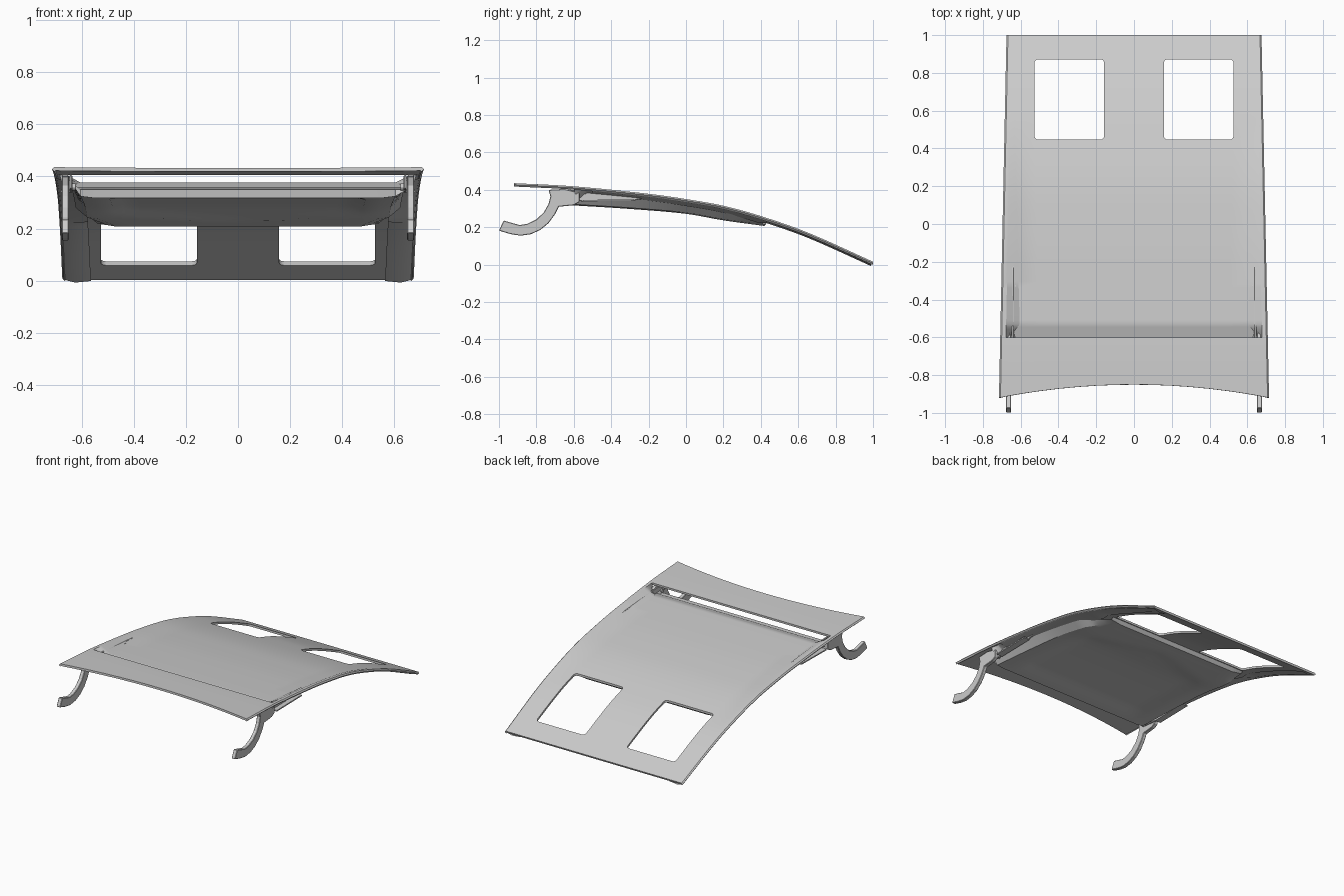
import bpy, bmesh, math

if "Cube" in bpy.data.objects:
    bpy.data.objects.remove(bpy.data.objects["Cube"])


def curve(pts):
    """Smooth height profile through a few (y, z) points."""
    n = len(pts)

    def slope(i):
        a, b = pts[max(i - 1, 0)], pts[min(i + 1, n - 1)]
        return (b[1] - a[1]) / (b[0] - a[0])

    def f(y):
        i = 0
        while i < n - 2 and y > pts[i + 1][0]:
            i += 1
        (y0, z0), (y1, z1) = pts[i], pts[i + 1]
        h = y1 - y0
        t = (y - y0) / h
        return ((2*t**3 - 3*t*t + 1) * z0 + (t**3 - 2*t*t + t) * h * slope(i)
                + (3*t*t - 2*t**3) * z1 + (t**3 - t*t) * h * slope(i + 1))
    return f


def lerp(a, b, t):
    return a + (b - a) * t


def clamp(t):
    return max(0.0, min(1.0, t))


top = curve([(-0.92, .436), (-0.6, .419), (-0.2, .379), (0, .351), (0.2, .315),
             (0.4, .26), (0.65, .172), (1, .016)])
under = curve([(-0.62, .318), (-0.3, .298), (0, .272), (0.2, .237), (0.42, .207)])


def width(y):
    return lerp(.715, .675, (y + .92) / 1.92)


def make(name, verts, faces):
    me = bpy.data.meshes.new(name)
    me.from_pydata(verts, [], faces)
    ob = bpy.data.objects.new(name, me)
    bpy.context.collection.objects.link(ob)
    return ob


def grid(name, rows):
    """Sheet from rows of points; each row runs along +x, rows run along +y."""
    n = len(rows[0])
    faces = [(r*n + c, r*n + c + 1, (r+1)*n + c + 1, (r+1)*n + c)
             for r in range(len(rows) - 1) for c in range(n - 1)]
    return make(name, [p for r in rows for p in r], faces)


def apply_all(ob, smooth=True):
    bpy.ops.object.select_all(action='DESELECT')
    ob.select_set(True)
    bpy.context.view_layer.objects.active = ob
    for m in list(ob.modifiers):
        bpy.ops.object.modifier_apply(modifier=m.name)
    if smooth:
        bpy.ops.object.shade_smooth_by_angle(angle=math.radians(25))


def thicken(ob, t):
    m = ob.modifiers.new("thickness", 'SOLIDIFY')
    m.thickness, m.offset = t, -1


def mirrored(half):
    return [-x for x in reversed(half) if x > 0] + half


def main_row(y):
    """Flat centre sunk between two raised side strips."""
    w = width(y)
    e = w - .03
    if y < -.53:
        k = (-.53 - y) / .07
        b, d = min(lerp(.605, .66, k), e - .005), lerp(.036, .062, k)
    else:
        k = clamp((y + .53) / 1.1)
        b, d = lerp(.605, .635, k), .036 * (1 - k)
    half = [b * i / 6 for i in range(7)] + [e, w - .008, w]
    row = []
    for x in mirrored(half):
        a = abs(x)
        s = clamp((e - a) / (e - b))
        roll = .008 if a > w - .004 else 0
        row.append((x, y, top(y) - d * s - roll))
    return row


# Main outer skin, with the trough at its rear end
ys = [-.6, -.575, -.545, -.53, -.51] + [-.51 + 1.51 * i / 44 for i in range(1, 45)]
skin = grid("bonnet_skin", [main_row(y) for y in ys])
thicken(skin, .014)


# Rounded light openings cut through the skin
def rounded_rect(x0, x1, y0, y1, r):
    out = []
    for cx, cy, a0 in ((x1-r, y1-r, 0), (x0+r, y1-r, 90), (x0+r, y0+r, 180), (x1-r, y0+r, 270)):
        for i in range(5):
            a = math.radians(a0 + 22.5 * i)
            out.append((cx + r * math.cos(a), cy + r * math.sin(a)))
    return out


def prism(name, loop3d, offset):
    n = len(loop3d)
    verts = loop3d + [tuple(p[i] + offset[i] for i in range(3)) for p in loop3d]
    faces = [tuple(range(n)), tuple(range(n, 2*n))]
    faces += [(i, (i+1) % n, n + (i+1) % n, n + i) for i in range(n)]
    ob = make(name, verts, faces)
    bm = bmesh.new()
    bm.from_mesh(ob.data)
    bmesh.ops.recalc_face_normals(bm, faces=bm.faces)
    bm.to_mesh(ob.data)
    bm.free()
    return ob


cutters = []
for side, (x0, x1) in enumerate(((.158, .527), (-.527, -.158))):
    loop = [(x, y, -.5) for x, y in rounded_rect(x0, x1, .447, .872, .02)]
    c = prism("opening_cutter", loop, (0, 0, 1.5))
    c.hide_render = True
    m = skin.modifiers.new("opening", 'BOOLEAN')
    m.operation, m.solver, m.object = 'DIFFERENCE', 'EXACT', c
    cutters.append(c)
apply_all(skin)
for c in cutters:
    bpy.data.objects.remove(c)

# Raised rear panel with a curved trailing edge
rows = []
for j in range(9):
    row = []
    for x in mirrored([.0, .1, .2, .3, .4, .5, .58, .64, .68, .707, .715]):
        yr = -.85 - .07 * (x / .715) ** 2
        y = lerp(yr, -.6, j / 8)
        xs = x * width(y) / .715
        row.append((xs, y, top(y) - (.008 if abs(x) > .71 else 0)))
    rows.append(row)
rear = grid("rear_panel", rows)
thicken(rear, .014)
apply_all(rear)

# Inner panel: a shallow pan under the skin with a sunk centre field
rows = []
half_u = [0, .15, .3, .45, .6, .7, .76, .86, .93, 1]
pan_y = [-.6, -.64, -.635, -.62] + [-.6 + i * .05 for i in range(1, 21)] + [.42, .44]
for j, y in enumerate(pan_y):
    w = .65 - .03 * clamp((y + .6) / .9) - .08 * clamp((y - .2) / .22)
    row = []
    for u in mirrored(half_u):
        a = abs(u)
        if j == 0:
            z = .352
        elif j == 1:
            z = .35
        elif j == len(pan_y) - 1:
            z = top(y) - .014
        else:
            z = under(max(y, -.62))
            field = clamp((.76 - a) / .06) * clamp((y + .56) / .05) * clamp((.3 - .25*a - y) / .06)
            z += .012 * field
            if a > .99:
                z = max(z, top(y) - .035)
            elif a > .92:
                z += .006
        row.append((u * w, y, z))
    rows.append(row)
pan = grid("inner_panel", rows)
pan.data.flip_normals()
apply_all(pan)

# Folded flanges along the underside of the side edges
for s, label in ((1, "right"), (-1, "left")):
    rows = []
    for i in range(33):
        y = -.5 + 1.49 * i / 32
        w = width(y)
        z = top(y)
        rows.append([(s * x, y, z - d) for x, d in
                     ((w - .11, .040 if y < .4 else .022), (w - .05, .028), (w - .004, .016))])
    fl = grid("side_flange_" + label, rows)
    if s > 0:
        fl.data.flip_normals()
    apply_all(fl)

# Gooseneck hinges: swan-neck arm, mounting bracket and bolts
arm = [(-1.0, .182), (-.94, .164), (-.885, .155), (-.83, .163), (-.78, .185), (-.735, .222),
       (-.70, .27), (-.68, .31), (-.60, .318), (-.57, .335), (-.57, .385), (-.65, .405),
       (-.735, .40), (-.725, .365), (-.735, .325), (-.76, .28), (-.80, .242), (-.85, .218),
       (-.89, .212), (-.975, .236)]
bracket = [(-.68, .352), (-.55, .338), (-.28, .342), (-.2, .362), (-.24, .372), (-.4, .385),
           (-.68, .405)]
for s, label in ((1, "right"), (-1, "left")):
    for name, prof, x0, x1 in (("hinge_arm_", arm, .65, .677),
                               ("hinge_bracket_", bracket, .636, .648)):
        ob = prism(name + label, [(s * x0, y, z) for y, z in prof], (s * (x1 - x0), 0, 0))
        b = ob.modifiers.new("edges", 'BEVEL')
        b.width, b.segments = .003, 1
        apply_all(ob, False)
    tab = prism("hinge_tab_" + label,
                [(s * .636, y, z) for y, z in ((-.55, .338), (-.28, .342), (-.28, .350), (-.55, .346))],
                (s * .044, 0, 0))
    for y, z in ((-.64, .36), (-.45, .36), (-.33, .36)):
        bpy.ops.mesh.primitive_cylinder_add(vertices=12, radius=.013, depth=.014,
                                            location=(s * .632, y, z),
                                            rotation=(0, math.pi / 2, 0))
        bpy.context.object.name = "hinge_bolt_" + label
